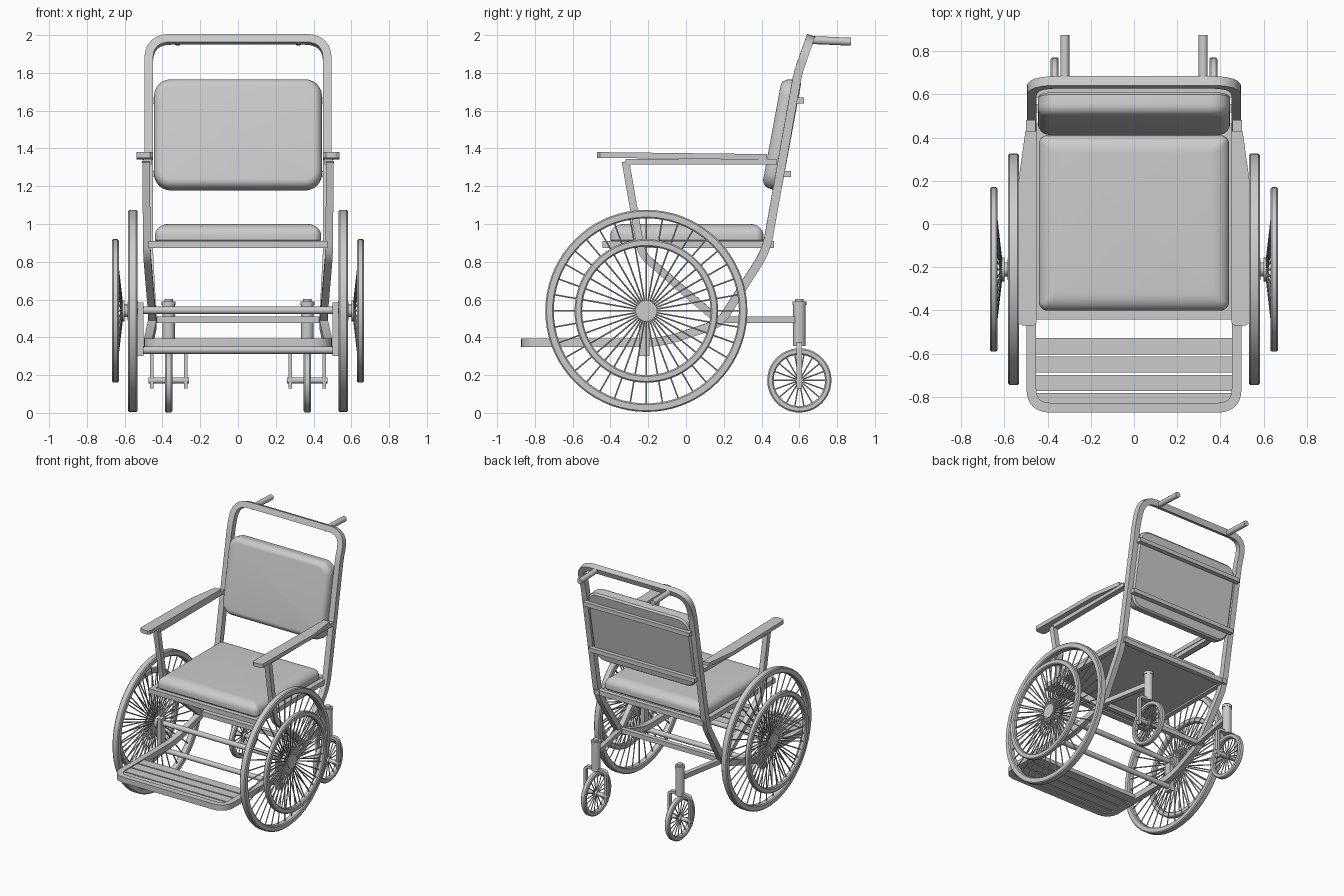
import bpy, bmesh, math
from mathutils import Vector, Matrix

if "Cube" in bpy.data.objects:
    bpy.data.objects.remove(bpy.data.objects["Cube"])


def finish(bm, name, smooth=True):
    bmesh.ops.recalc_face_normals(bm, faces=bm.faces[:])
    me = bpy.data.meshes.new(name)
    bm.to_mesh(me)
    bm.free()
    ob = bpy.data.objects.new(name, me)
    bpy.context.collection.objects.link(ob)
    if smooth:
        bpy.ops.object.select_all(action='DESELECT')
        ob.select_set(True)
        bpy.context.view_layer.objects.active = ob
        bpy.ops.object.shade_smooth_by_angle(angle=math.radians(35))
    return ob


def skin(bm, rings, cap=True, closed=False):
    """Join rings of points with quads."""
    vs = [[bm.verts.new(p) for p in r] for r in rings]
    pairs = list(zip(vs, vs[1:])) + ([(vs[-1], vs[0])] if closed else [])
    n = len(vs[0])
    for a, b in pairs:
        for i in range(n):
            bm.faces.new((a[i], a[(i + 1) % n], b[(i + 1) % n], b[i]))
    if cap and not closed:
        bm.faces.new(vs[0])
        bm.faces.new(vs[-1])


def sweep(bm, pts, w, h=None, sides=4):
    """Mitred bar (sides=4, w across, h upright) or round tube (w = diameter)."""
    pts = [Vector(p) for p in pts]
    d = (pts[1] - pts[0]).normalized()
    up = Vector((0, 0, 1)) if abs(d.z) < 0.8 else Vector((0, 1, 0))
    u = d.cross(up).normalized()
    v = u.cross(d)
    h = h or w
    if sides == 4:
        prof = [(-w/2, -h/2), (w/2, -h/2), (w/2, h/2), (-w/2, h/2)]
    else:
        prof = [(w/2*math.cos(math.tau*i/sides), w/2*math.sin(math.tau*i/sides)) for i in range(sides)]
    rings = [[pts[0] + u*a + v*b for a, b in prof]]
    for i in range(1, len(pts)):
        d = (pts[i] - pts[i-1]).normalized()
        n = d if i == len(pts) - 1 else (d + (pts[i+1] - pts[i]).normalized()).normalized()
        rings.append([p + d * ((pts[i] - p).dot(n) / d.dot(n)) for p in rings[-1]])
    skin(bm, rings)


def rounded(path, steps=6):
    """path of (x, y, z, corner) -> points with curved corners."""
    P = [Vector(p[:3]) for p in path]
    out = [P[0]]
    for i in range(1, len(P) - 1):
        r = path[i][3]
        a = P[i] + (P[i-1] - P[i]).normalized() * r
        b = P[i] + (P[i+1] - P[i]).normalized() * r
        for k in range(steps + 1):
            t = k / steps
            out.append(a*(1-t)**2 + P[i]*2*t*(1-t) + b*t*t)
    return out + [P[-1]]


def rim(bm, x, y, z, r, band, width, seg=64):
    """Chamfered ring turning about the x axis."""
    c, w = 0.007, width / 2
    prof = [(-w, r-band+c), (-w, r-c), (-w+c, r), (w-c, r), (w, r-c), (w, r-band+c), (w-c, r-band), (-w+c, r-band)]
    skin(bm, [[(x+a, y+q*math.cos(t), z+q*math.sin(t)) for a, q in prof]
              for t in (math.tau*i/seg for i in range(seg))], closed=True)


def spokes(bm, x0, x1, y, z, r0, r1, count, dia):
    for i in range(count):
        c, s = math.cos(math.tau*i/count), math.sin(math.tau*i/count)
        sweep(bm, [(x0, y+r0*c, z+r0*s), (x1, y+r1*c, z+r1*s)], dia, sides=6)


def bars(name, paths, w, h=None, sides=4):
    bm = bmesh.new()
    for p in paths:
        sweep(bm, p, w, h, sides)
    return finish(bm, name)


def cushion(name, w, l, t, corner, soft_in, soft_up, mat):
    """Flat-backed pad with rolled front edge, thickness along local z."""
    layers = [(0.012, 0), (0, 0.012)]
    for k in range(9):
        a = math.pi/2*k/8
        layers.append((soft_in*(1-math.cos(a)), t - soft_up*(1-math.sin(a))))
    rings = []
    for inset, z in layers:
        r = max(corner - inset, 0.02)
        ring = []
        for q, (sx, sy) in enumerate([(1, 1), (-1, 1), (-1, -1), (1, -1)]):
            for k in range(7):
                a = math.pi/2*(q + k/6)
                ring.append((sx*(w/2-inset-r) + r*math.cos(a), sy*(l/2-inset-r) + r*math.sin(a), z))
        rings.append(ring)
    bm = bmesh.new()
    skin(bm, rings)
    bm.transform(mat)
    return finish(bm, name)


SIDES = (-1, 1)
WY, WZ = -0.21, 0.54      # drive wheel centre
CX, CY, CZ = 0.367, 0.60, 0.172   # caster centre

# Main tube: footrest loop, side rails and back hoop in one run
half = [(0.475, -0.85, .372, .09), (.475, -.13, .372, .1), (.452, .18, .475, .06),
        (.473, .425, .86, .08), (.473, .592, 1.8, .06), (.473, .655, 1.978, .12)]
loop = [(0, -.85, .372, 0)] + half
loop += [(-x, y, z, r) for x, y, z, r in reversed(half)] + [(0, -.85, .372, 0)]
bars("main_frame", [rounded(loop)], .045)

# Footrest slats
bars("footrest_slats", [[(-.47, y, .372), (.47, y, .372)] for y in (-.565, -.65, -.735)], .075, .03)
bars("footrest_front_slat", [[(-.46, -.807, .372), (.46, -.807, .372)]], .05, .03)

# Arm posts running down to the lower frame
bars("arm_posts", [rounded([(s*.487, -.32, 1.33, 0), (s*.482, -.235, .84, .05), (s*.452, .17, .49, 0)])
                   for s in SIDES], .04)
bars("arm_rails", [[(s*.478, -.32, 1.33), (s*.478, .48, 1.33)] for s in SIDES], .045, .03)

# Armrest pads, narrower at the back
for s in SIDES:
    outline = [(.45, -.455), (.465, -.47), (.515, -.47), (.537, -.455), (.537, .18), (.502, .43), (.45, .43)]
    bm = bmesh.new()
    skin(bm, [[(s*x, y, z - .012*y) for x, y in outline] for z in (1.345, 1.375)])
    finish(bm, "armrest_left" if s < 0 else "armrest_right", False)

# Seat frame, panel and cushion
bars("seat_frame", [[(s*.456, -.44, .892), (s*.456, .465, .892)] for s in SIDES] +
     [[(-.475, y, .892), (.475, y, .892)] for y in (-.422, .44)], .038)
bars("seat_panel", [[(0, -.42, .895), (0, .44, .895)]], .89, .02)
cushion("seat_cushion", .88, .81, .098, .04, .08, .06, Matrix.Translation((0, .005, .903)))

# Backrest cushion and its rear cross bars
tilt = math.radians(10.5)
cushion("backrest_cushion", .89, .59, .105, .09, .045, .05,
        Matrix.Translation((0, .558, 1.465)) @ Matrix.Rotation(math.pi/2 - tilt, 4, 'X'))
bars("backrest_bars", [[(-.465, y, z), (.465, y, z)] for y, z in ((.606, 1.655), (.535, 1.265))], .04, .032)

# Push handles
bars("push_handles", [[(s*.32, .64, 1.975), (s*.32, .873, 1.965)] for s in SIDES], .042, sides=20)

# Axle brackets and cross tubes
bars("axle_brackets", [[(s*.517, -.222, .30), (s*.517, -.222, .585)] for s in SIDES], .036, .055)
bars("cross_tubes", [[(-.52, -.215, z), (.52, -.215, z)] for z in (.543, .333)], .04, sides=16)

# Rear caster supports
bars("caster_arms", [[(s*.45, .15, .493), (s*CX, CY, .493)] for s in SIDES] +
     [[(-.45, .18, .493), (.45, .18, .493)]], .036)

for s in SIDES:
    tag = "left" if s < 0 else "right"
    # Drive wheel with hub, hand rim and spokes
    bm = bmesh.new()
    rim(bm, s*.557, WY, WZ, .535, .045, .05, 72)
    spokes(bm, s*.557, s*.557, WY, WZ, .03, .5, 36, .009)
    sweep(bm, [(s*.53, WY, WZ), (s*.585, WY, WZ)], .10, sides=24)
    sweep(bm, [(s*.51, WY, WZ), (s*.615, WY, WZ)], .065, sides=20)
    finish(bm, "drive_wheel_" + tag)
    bm = bmesh.new()
    rim(bm, s*.649, WY, WZ, .38, .04, .036, 72)
    spokes(bm, s*.612, s*.649, WY, WZ, .03, .35, 36, .009)
    sweep(bm, [(s*.60, WY, WZ), (s*.625, WY, WZ)], .11, sides=24)
    finish(bm, "hand_rim_" + tag)
    # Caster wheel
    cx = s*CX
    bm = bmesh.new()
    rim(bm, cx, CY, CZ, .17, .034, .038, 40)
    spokes(bm, cx, cx, CY, CZ, .012, .145, 18, .008)
    sweep(bm, [(cx-.018, CY, CZ), (cx+.018, CY, CZ)], .045, sides=16)
    sweep(bm, [(cx-.107, CY, CZ), (cx+.107, CY, CZ)], .032, sides=16)
    finish(bm, "caster_wheel_" + tag)
    # Caster fork and stem
    bm = bmesh.new()
    sweep(bm, rounded([(cx-.09, CY, .13, 0), (cx-.09, CY, .365, .03),
                       (cx+.09, CY, .365, .03), (cx+.09, CY, .13, 0)]), .02, .03)
    sweep(bm, [(cx, CY, .355), (cx, CY, .58)], .066, sides=20)
    sweep(bm, [(cx, CY, .57), (cx, CY, .59)], .074, sides=20)
    sweep(bm, [(cx, CY, .585), (cx, CY, .603)], .045, sides=16)
    finish(bm, "caster_fork_" + tag)
